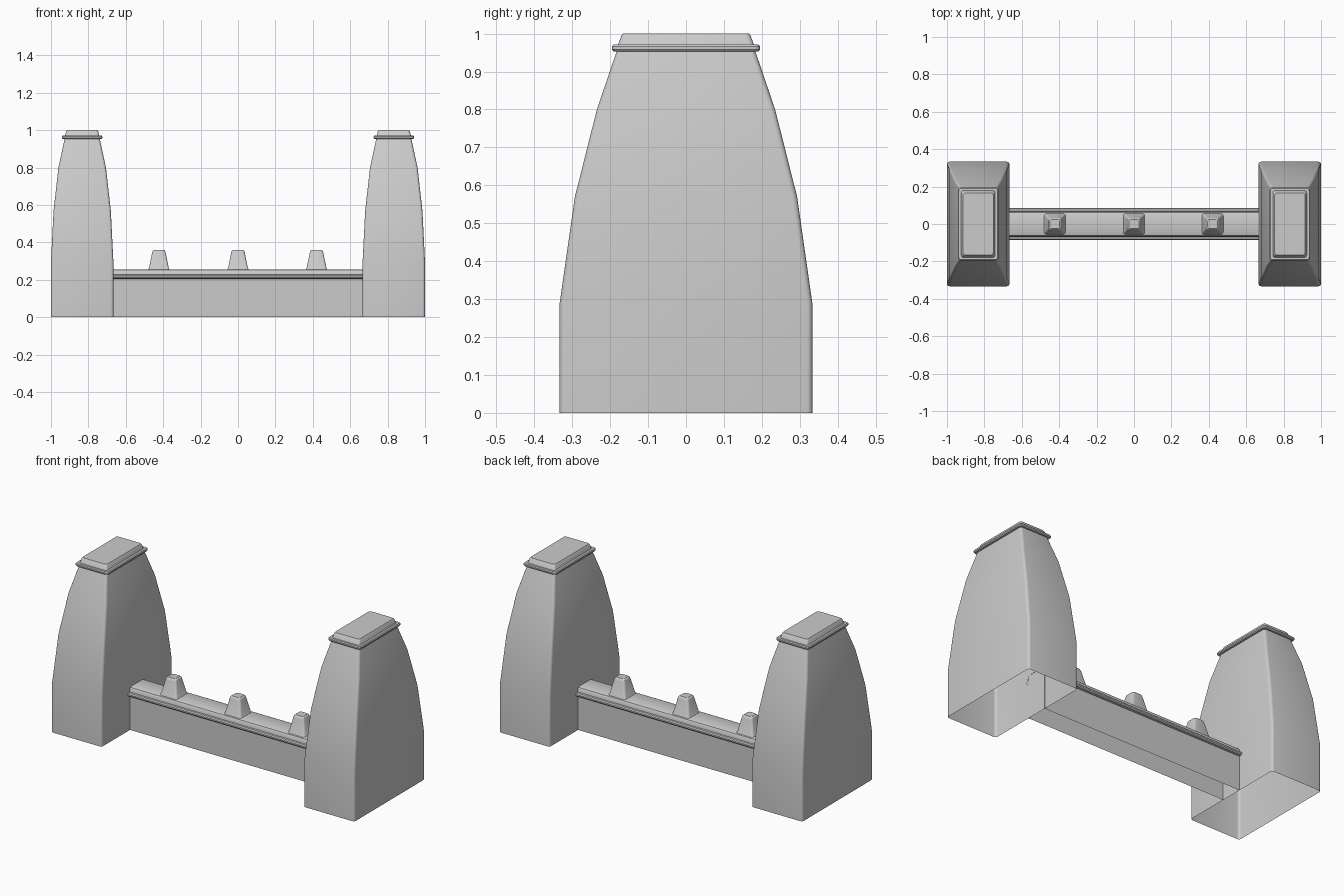
import bpy, bmesh, math

if "Cube" in bpy.data.objects:
    bpy.data.objects.remove(bpy.data.objects["Cube"])


def finish(name, bm):
    bmesh.ops.recalc_face_normals(bm, faces=bm.faces[:])
    mesh = bpy.data.meshes.new(name)
    bm.to_mesh(mesh)
    bm.free()
    ob = bpy.data.objects.new(name, mesh)
    bpy.context.collection.objects.link(ob)
    bpy.ops.object.select_all(action='DESELECT')
    ob.select_set(True)
    bpy.context.view_layer.objects.active = ob
    bpy.ops.object.shade_smooth_by_angle(angle=math.radians(30))
    return ob


def rounded_rect(cx, hx, hy, z, r, steps=4):
    pts = []
    for i, (sx, sy) in enumerate([(1, 1), (-1, 1), (-1, -1), (1, -1)]):
        for k in range(steps + 1):
            a = math.pi / 2 * (i + k / steps)
            pts.append((cx + sx * (hx - r) + r * math.cos(a),
                        sy * (hy - r) + r * math.sin(a), z))
    return pts


def loft(name, cx, sections, r):
    """Stack of rounded rectangles (half x, half y, z), open below, capped on top."""
    bm = bmesh.new()
    rings = [[bm.verts.new(p) for p in rounded_rect(cx, hx, hy, z, r)]
             for hx, hy, z in sections]
    n = len(rings[0])
    for a, b in zip(rings, rings[1:]):
        for i in range(n):
            j = (i + 1) % n
            bm.faces.new((a[i], a[j], b[j], b[i]))
    bm.faces.new(rings[-1])
    return finish(name, bm)


# Tapering end towers with a rounded lip and a small cap
TOWER = [(.167, .333, 0), (.167, .333, .29), (.153, .293, .57), (.127, .235, .80),
         (.094, .183, .953), (.104, .191, .953), (.108, .195, .958), (.108, .195, .966),
         (.104, .191, .971), (.091, .179, .971), (.085, .170, .995), (.081, .166, 1.0)]
for side, x in (("left", -.833), ("right", .833)):
    loft("tower_" + side, x, TOWER, .014)

# Low wall between the towers: half profile mirrored in y, open underneath
half = [(.066, 0), (.066, .205), (.080, .206), (.085, .212), (.085, .220),
        (.080, .226), (.069, .227), (.067, .244), (.062, .252), (.053, .256)]
profile = half + [(-y, z) for y, z in reversed(half)]
bm = bmesh.new()
ends = [[bm.verts.new((x, y, z)) for y, z in profile] for x in (-.667, .667)]
for i in range(len(profile) - 1):
    bm.faces.new((ends[0][i], ends[0][i + 1], ends[1][i + 1], ends[1][i]))
finish("wall", bm)

# Three tapered blocks along the top of the wall
BLOCK = [(.060, .057, .252), (.053, .052, .262), (.036, .034, .345),
         (.033, .031, .354), (.026, .025, .360)]
for i, x in enumerate((-.423, 0, .42)):
    loft("wall_block_%d" % (i + 1), x, BLOCK, .012)
